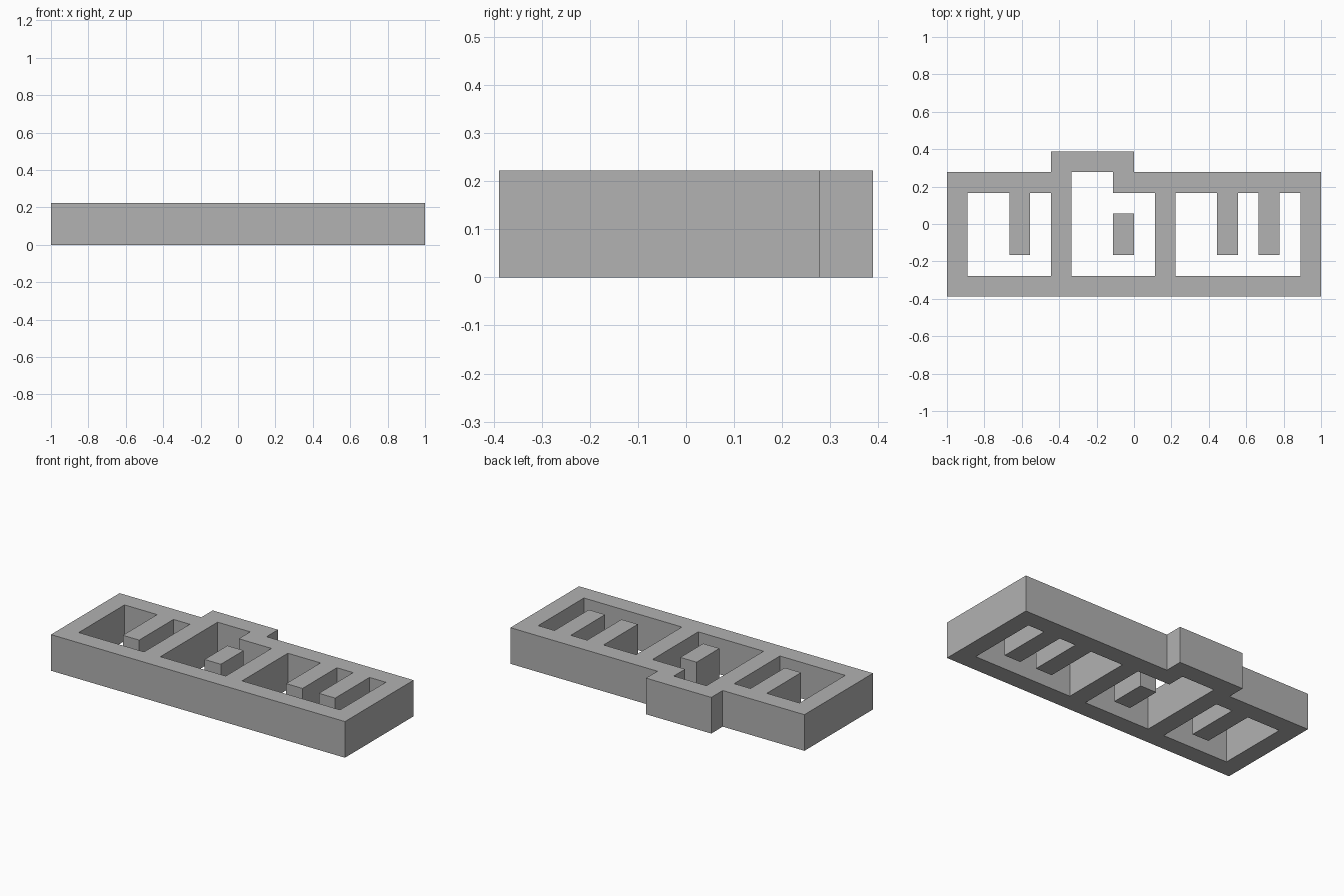
import bpy, bmesh
from mathutils import Vector

cube = bpy.data.objects.get("Cube")
if cube:
    bpy.data.objects.remove(cube, do_unlink=True)

UNIT = 1 / 9      # the design sits on an 18 x 7 grid of square cells
HEIGHT = 2 * UNIT

grey = bpy.data.materials.new("grey")
grey.use_nodes = True
grey.diffuse_color = (0.445, 0.445, 0.445, 1)
grey.node_tree.nodes["Principled BSDF"].inputs["Base Color"].default_value = grey.diffuse_color


def rect(x0, y0, x1, y1):
    return [(x0, y0), (x1, y0), (x1, y1), (x0, y1)]


def slab(name, *loops):
    """Extrude a flat outline (first loop) with openings (other loops)."""
    bm = bmesh.new()
    for loop in loops:
        verts = [bm.verts.new(((x - 9) * UNIT, (y - 3.5) * UNIT, 0)) for x, y in loop]
        for a, b in zip(verts, verts[1:] + verts[:1]):
            bm.edges.new((a, b))
    bmesh.ops.triangle_fill(bm, use_beauty=True, edges=bm.edges[:], normal=Vector((0, 0, 1)))
    grown = bmesh.ops.extrude_face_region(bm, geom=bm.faces[:], use_keep_orig=True)["geom"]
    top = [g for g in grown if isinstance(g, bmesh.types.BMVert)]
    bmesh.ops.translate(bm, verts=top, vec=(0, 0, HEIGHT))
    bmesh.ops.recalc_face_normals(bm, faces=bm.faces[:])
    mesh = bpy.data.meshes.new(name)
    bm.to_mesh(mesh)
    bm.free()
    mesh.materials.append(grey)
    obj = bpy.data.objects.new(name, mesh)
    bpy.context.collection.objects.link(obj)
    return obj


def comb_opening(x0, x1, prongs):
    """Rectangular opening with one-cell prongs reaching in from the back."""
    loop = [(x1, 5), (x1, 1), (x0, 1), (x0, 5)]
    for p in prongs:
        loop += [(p, 5), (p, 2), (p + 1, 2), (p + 1, 5)]
    return loop


# Frame with raised step at the back and three openings
outline = [(0, 0), (18, 0), (18, 6), (9, 6), (9, 7), (5, 7), (5, 6), (0, 6)]
middle_opening = [(6, 1), (10, 1), (10, 5), (8, 5), (8, 6), (6, 6)]
slab("frame", outline, comb_opening(1, 5, [3]), middle_opening,
     comb_opening(11, 17, [13, 15]))

# Free-standing block inside the middle opening
slab("centre_block", rect(8, 2, 9, 4))
